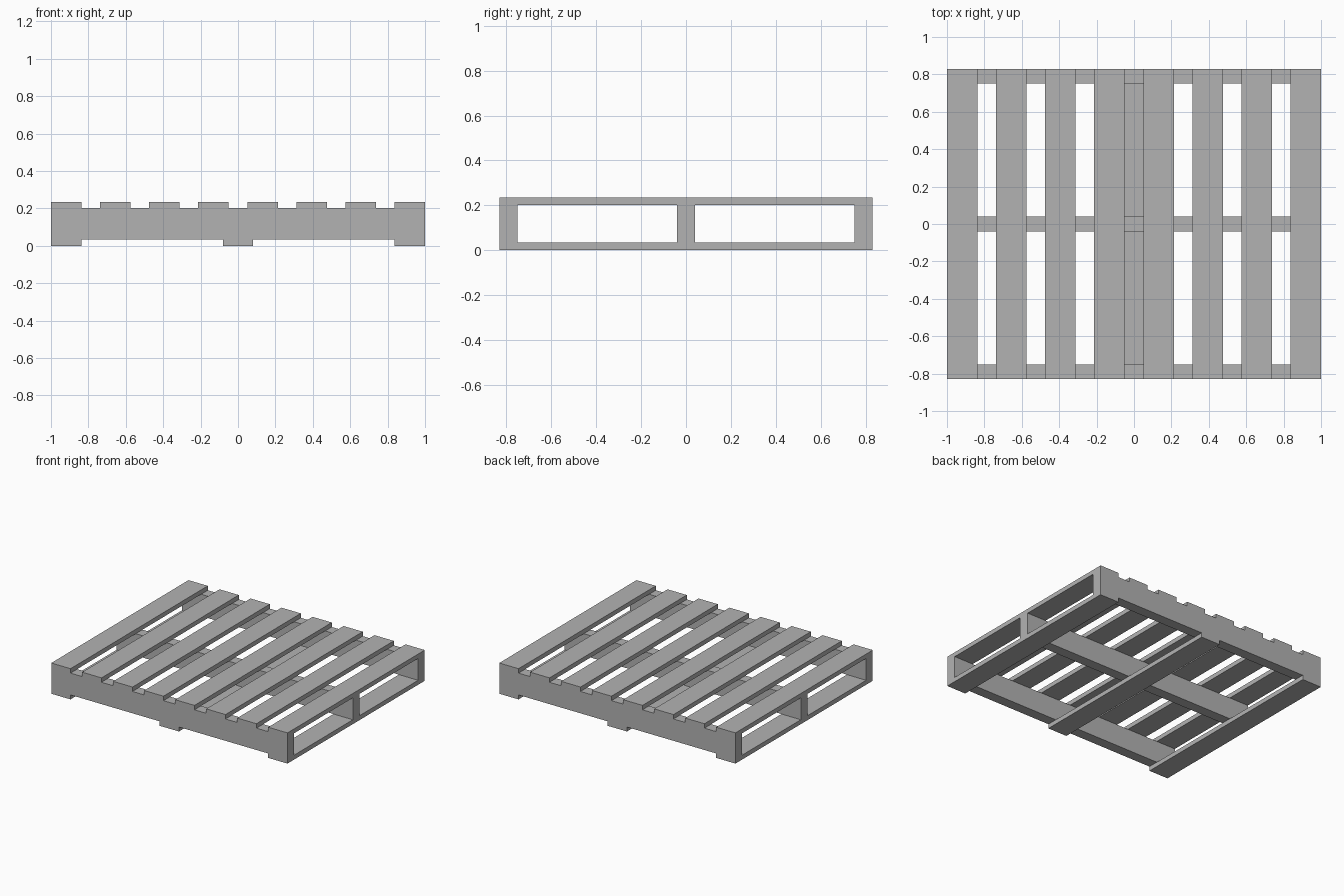
import bpy

cube = bpy.data.objects.get("Cube")
if cube:
    bpy.data.objects.remove(cube, do_unlink=True)

# Overall proportions
LENGTH, DEPTH = 2.0, 1.66
BOARD_WIDTH, BOARD_THICK = 0.163, 0.034
STRINGER_WIDTH, STRINGER_HEIGHT = 0.08, 0.167
SLATS = 8

grey = bpy.data.materials.new("plain grey")
grey.use_nodes = True
colour = (0.45, 0.45, 0.45, 1)
grey.diffuse_color = colour
grey.node_tree.nodes["Principled BSDF"].inputs["Base Color"].default_value = colour


def box(name, x, y, bottom, size):
    """Add a flat-faced board with its underside at the given height."""
    bpy.ops.mesh.primitive_cube_add(size=1, location=(x, y, bottom + size[2] / 2))
    board = bpy.context.object
    board.name = name
    board.scale = size
    bpy.ops.object.transform_apply(location=False, rotation=False, scale=True)
    board.data.materials.append(grey)


def spread(count, span, width):
    """Centres of evenly spaced boards, the outer ones flush with the ends."""
    reach = span - width
    return [reach * (i / (count - 1) - 0.5) for i in range(count)]


board_size = (BOARD_WIDTH, DEPTH, BOARD_THICK)

# Bottom boards
for side, x in zip(("right", "middle", "left"), spread(3, LENGTH, BOARD_WIDTH)):
    box(f"bottom_board_{side}", x, 0, 0, board_size)

# Stringers standing on the bottom boards
for side, y in zip(("front", "middle", "back"), spread(3, DEPTH, STRINGER_WIDTH)):
    box(f"stringer_{side}", 0, y, BOARD_THICK,
        (LENGTH, STRINGER_WIDTH, STRINGER_HEIGHT))

# Top slats
for i, x in enumerate(spread(SLATS, LENGTH, BOARD_WIDTH), 1):
    box(f"top_slat_{i}", x, 0, BOARD_THICK + STRINGER_HEIGHT, board_size)
